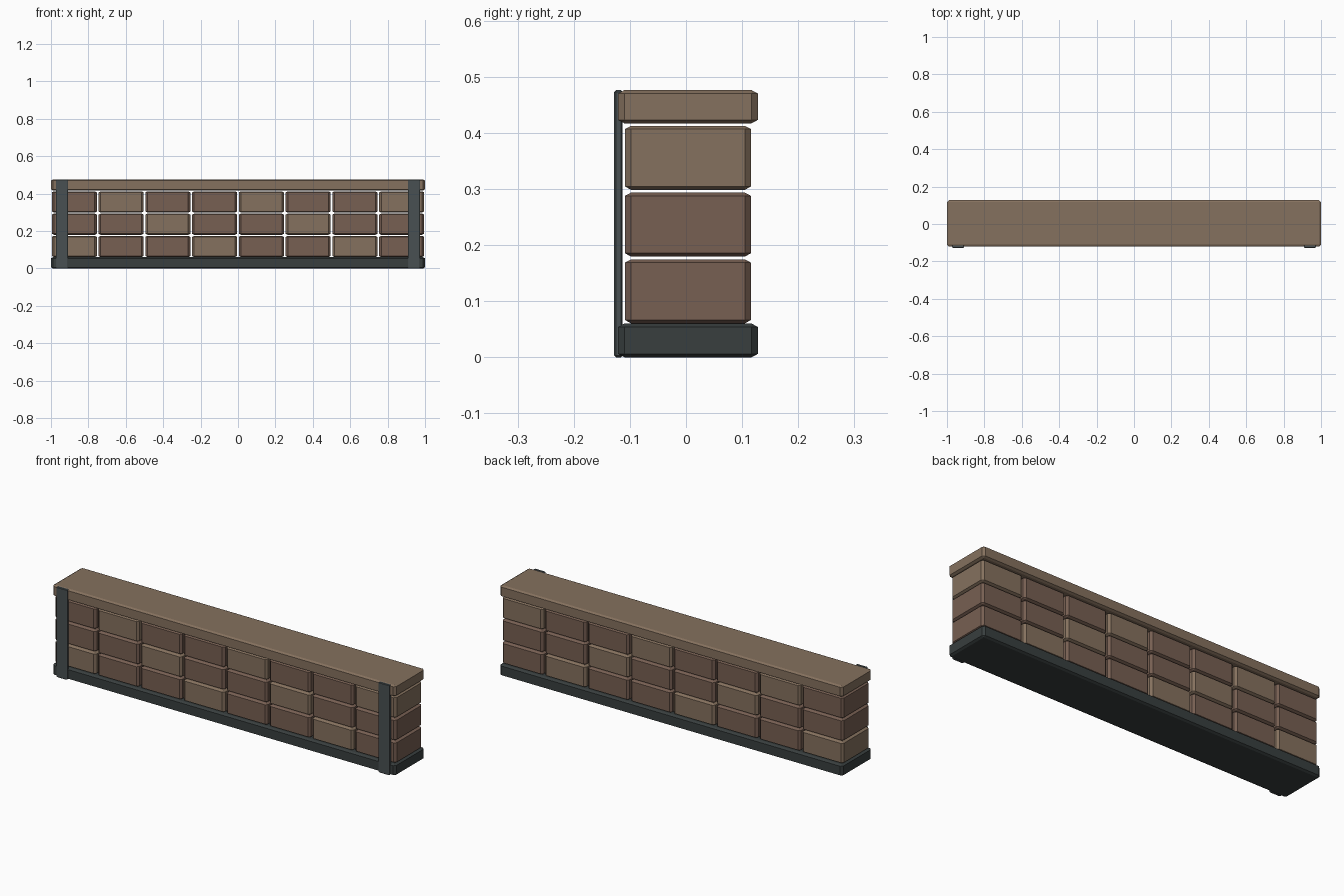
import bpy, bmesh
from itertools import product

if "Cube" in bpy.data.objects:
    bpy.data.objects.remove(bpy.data.objects["Cube"])


def material(name, rgb):
    m = bpy.data.materials.new(name)
    m.diffuse_color = (*rgb, 1)
    m.use_nodes = True
    m.node_tree.nodes["Principled BSDF"].inputs["Base Color"].default_value = m.diffuse_color
    return m


LIGHT = material("light_brown", (0.235, 0.165, 0.112))
DARK = material("dark_brown", (0.185, 0.115, 0.085))
BASE = material("charcoal", (0.040, 0.049, 0.049))
METAL = material("slate", (0.066, 0.081, 0.085))


def chamfer_box(name, lo, hi, cut, mat):
    """Box from corner lo to corner hi with flat chamfers of size cut per axis."""
    mid = [(a + b) / 2 for a, b in zip(lo, hi)]
    half = [(b - a) / 2 for a, b in zip(lo, hi)]
    bm = bmesh.new()
    for signs in product((-1, 1), repeat=3):
        for axis in range(3):
            bm.verts.new([mid[i] + signs[i] * (half[i] - (0 if i == axis else cut[i]))
                          for i in range(3)])
    bmesh.ops.convex_hull(bm, input=bm.verts[:])
    bmesh.ops.dissolve_limit(bm, angle_limit=0.01, verts=bm.verts[:], edges=bm.edges[:])
    bmesh.ops.recalc_face_normals(bm, faces=bm.faces[:])
    me = bpy.data.meshes.new(name)
    bm.to_mesh(me)
    bm.free()
    me.materials.append(mat)
    ob = bpy.data.objects.new(name, me)
    bpy.context.collection.objects.link(ob)
    return ob


CUT = (0.011, 0.011, 0.006)

# Base plinth and top cap
chamfer_box("base_plinth", (-1, -0.121, 0), (1, 0.128, 0.06), CUT, BASE)
chamfer_box("top_cap", (-1, -0.121, 0.417), (1, 0.128, 0.476), CUT, LIGHT)

# Three courses of eight bricks, every third brick lighter
for row in range(3):
    z = 0.0605 + row * 0.119
    for col in range(8):
        x = -0.875 + col * 0.25
        chamfer_box(f"brick_{row}_{col}", (x - 0.12, -0.109, z), (x + 0.12, 0.116, z + 0.114),
                    CUT, LIGHT if (row + col) % 3 == 0 else DARK)

# Front straps near both ends
for side, x in (("left", -0.94), ("right", 0.94)):
    chamfer_box(f"{side}_strap", (x - 0.032, -0.128, 0), (x + 0.032, -0.113, 0.476),
                (0.005, 0.003, 0.003), METAL)
